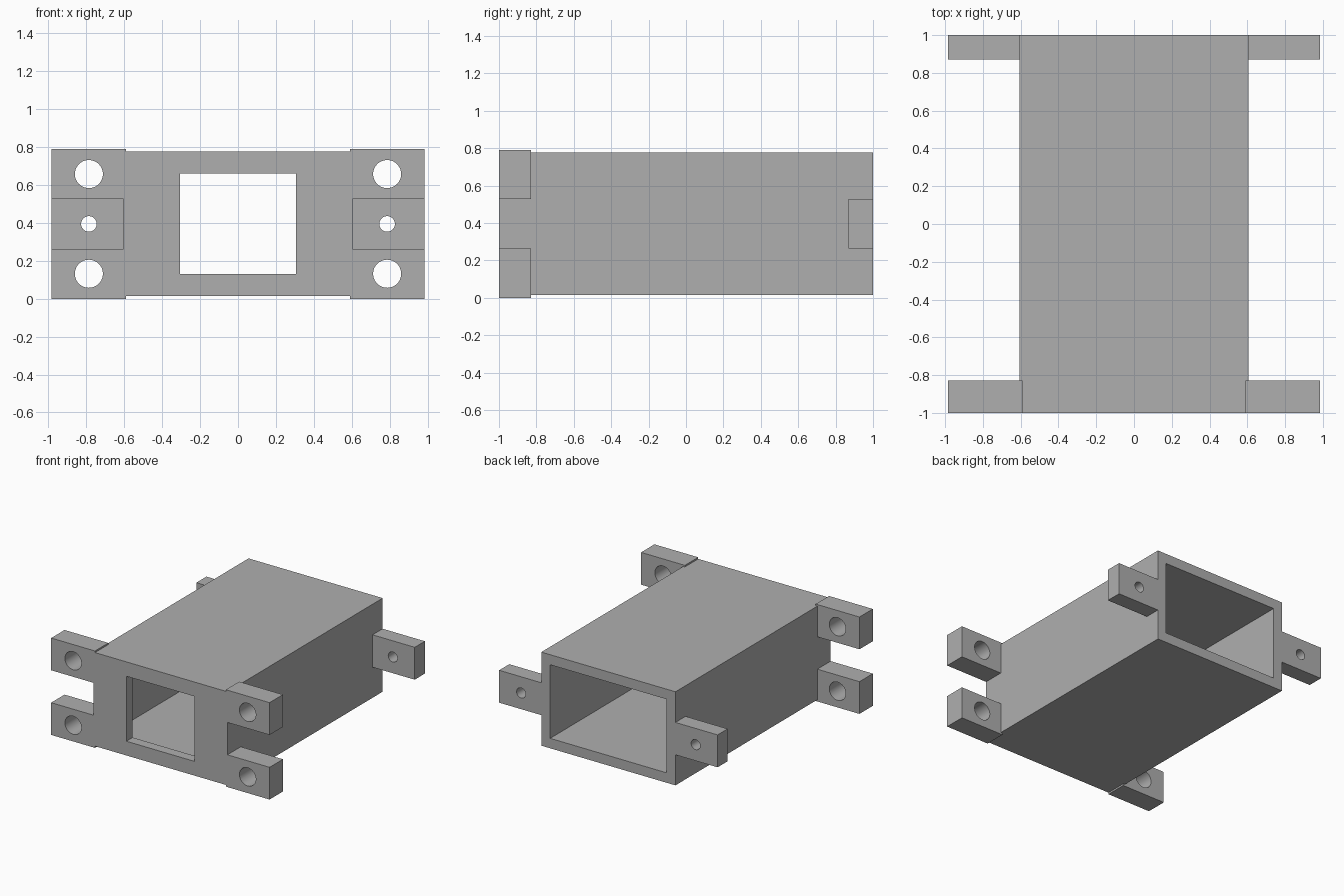
import bpy
import math

cube = bpy.data.objects.get("Cube")
if cube:
    bpy.data.objects.remove(cube, do_unlink=True)

grey = bpy.data.materials.new("plain grey")
grey.use_nodes = True
colour = (0.43, 0.43, 0.43, 1)
grey.diffuse_color = colour
grey.node_tree.nodes["Principled BSDF"].inputs["Base Color"].default_value = colour

MID_Z = 0.395


def box(name, x, y, z):
    """Box from (min, max) ranges on each axis."""
    ranges = (x, y, z)
    bpy.ops.mesh.primitive_cube_add(size=1, location=[(a + b) / 2 for a, b in ranges])
    ob = bpy.context.object
    ob.name = name
    ob.scale = [b - a for a, b in ranges]
    bpy.ops.object.transform_apply(location=True, rotation=True, scale=True)
    ob.data.materials.append(grey)
    return ob


def drill(name, x, z, radius):
    """Round cutter running front to back."""
    bpy.ops.mesh.primitive_cylinder_add(vertices=48, radius=radius, depth=3,
                                        location=(x, 0, z), rotation=(math.pi / 2, 0, 0))
    ob = bpy.context.object
    ob.name = name
    ob.data.materials.append(grey)
    return ob


def combine(target, tool, operation):
    mod = target.modifiers.new(operation, "BOOLEAN")
    mod.operation = operation
    mod.solver = "EXACT"
    mod.object = tool
    bpy.context.view_layer.objects.active = target
    bpy.ops.object.modifier_apply(modifier=mod.name)
    bpy.data.objects.remove(tool, do_unlink=True)


# Rectangular sleeve
housing = box("housing", (-0.605, 0.605), (-1, 1), (0.014, 0.777))

# Mounting lugs: two per side at the front, one per side at the back
for side in (-1, 1):
    front_x = sorted((side * 0.59, side * 0.985))
    back_x = sorted((side * 0.56, side * 0.985))
    for z in ((0, 0.263), (0.527, 0.79)):
        combine(housing, box("front_lug", front_x, (-1, -0.828), z), "UNION")
    combine(housing, box("back_lug", back_x, (0.87, 1), (0.263, 0.527)), "UNION")

# Cavity open at the back, and window through the front wall
combine(housing, box("cavity", (-0.525, 0.525), (-0.92, 1.2), (0.095, 0.695)), "DIFFERENCE")
combine(housing, box("window", (-0.307, 0.307), (-1.2, -0.8), (0.13, 0.66)), "DIFFERENCE")

# Screw holes
for side in (-1, 1):
    for z, radius in ((0.132, 0.074), (MID_Z, 0.041), (0.658, 0.074)):
        combine(housing, drill("screw_hole", side * 0.787, z, radius), "DIFFERENCE")

# Smooth bores, crisp box edges
bpy.ops.object.select_all(action="DESELECT")
housing.select_set(True)
bpy.context.view_layer.objects.active = housing
bpy.ops.object.shade_smooth_by_angle(angle=math.radians(30))
